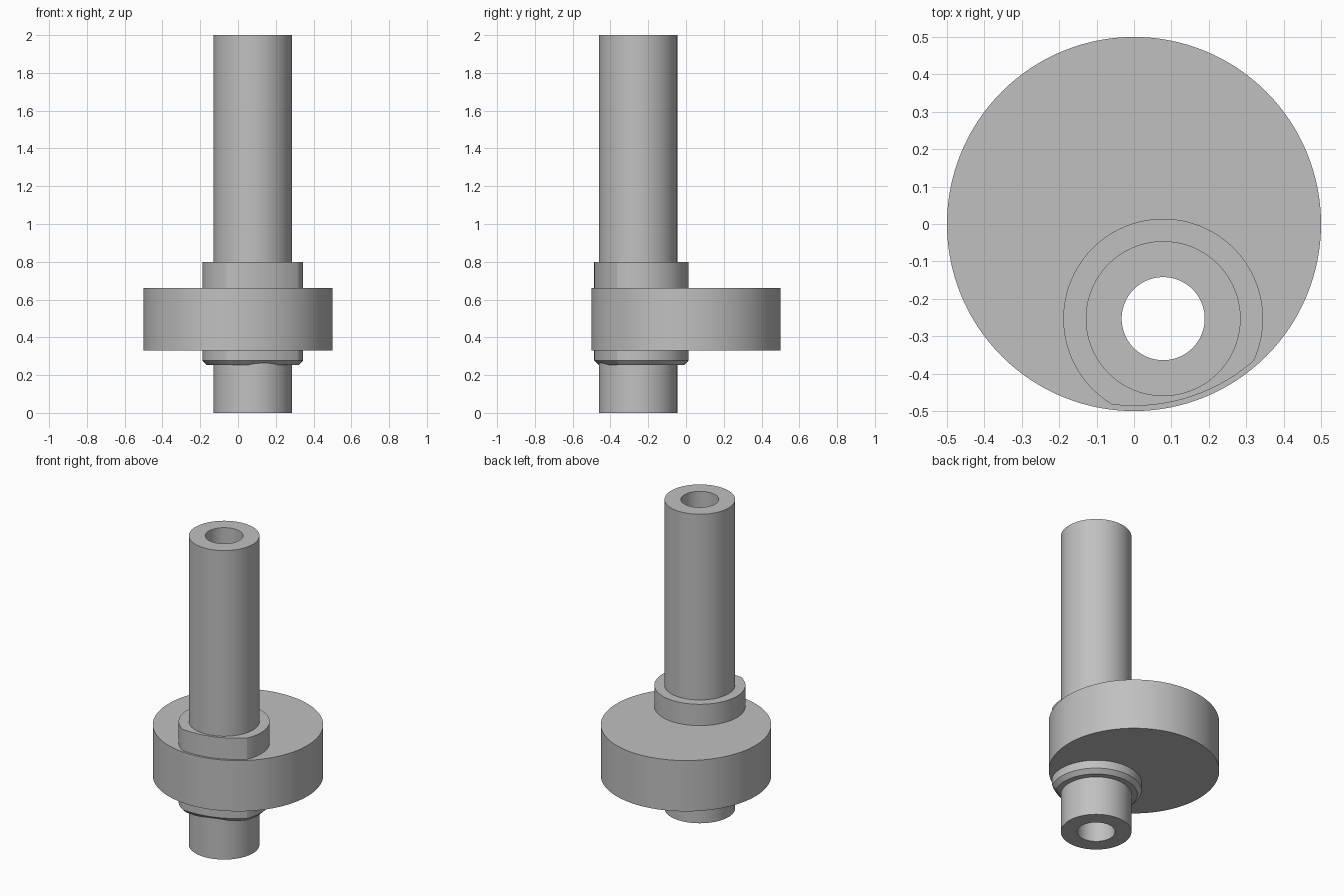
import bpy
import math
import bmesh

cube = bpy.data.objects.get("Cube")
if cube:
    bpy.data.objects.remove(cube, do_unlink=True)

SHAFT_X, SHAFT_Y = 0.078, -0.253
CHAMFER = 0.025

steel = bpy.data.materials.new("plain_grey")
steel.use_nodes = True
GREY = (0.53, 0.53, 0.53, 1.0)
steel.diffuse_color = GREY
steel.node_tree.nodes["Principled BSDF"].inputs["Base Color"].default_value = GREY


def lathe(name, profile, x=0.0, y=0.0, steps=128):
    """Revolve a closed (radius, height) profile around a vertical axis."""
    bm = bmesh.new()
    rings = []
    for r, z in profile:
        if r == 0:
            rings.append([bm.verts.new((x, y, z))] * steps)
        else:
            rings.append([bm.verts.new((x + r * math.cos(2 * math.pi * i / steps),
                                        y + r * math.sin(2 * math.pi * i / steps), z))
                          for i in range(steps)])
    for a, b in zip(rings, rings[1:] + rings[:1]):
        if a[0] is a[1] and b[0] is b[1]:
            continue
        for i in range(steps):
            j = (i + 1) % steps
            corners = list(dict.fromkeys((a[i], a[j], b[j], b[i])))
            bm.faces.new(corners)
    bmesh.ops.recalc_face_normals(bm, faces=bm.faces)
    mesh = bpy.data.meshes.new(name)
    bm.to_mesh(mesh)
    bm.free()
    mesh.materials.append(steel)
    obj = bpy.data.objects.new(name, mesh)
    bpy.context.collection.objects.link(obj)
    return obj


def select_only(obj):
    bpy.ops.object.select_all(action="DESELECT")
    obj.select_set(True)
    bpy.context.view_layer.objects.active = obj


def boolean(obj, tool, operation):
    mod = obj.modifiers.new("cut", "BOOLEAN")
    mod.operation = operation
    mod.solver = "EXACT"
    mod.object = tool
    select_only(obj)
    bpy.ops.object.modifier_apply(modifier=mod.name)


def chamfered(radius, bottom, top):
    return [(0, bottom), (radius - CHAMFER, bottom),
            (radius, bottom + CHAMFER), (radius, top), (0, top)]


# Hollow shaft, full height
shaft = lathe("hollow_shaft", [(0.207, 0), (0.207, 2), (0.111, 2), (0.111, 0)],
              SHAFT_X, SHAFT_Y)

# Wide eccentric disk
disk = lathe("eccentric_disk", [(0, 0.331), (0.5, 0.331), (0.5, 0.66), (0, 0.66)])

# Collar around the shaft, trimmed just inside the disk rim
collar = lathe("collar", chamfered(0.267, 0.253, 0.798), SHAFT_X, SHAFT_Y)
trim = lathe("collar_trim", chamfered(0.486, 0.253, 0.9), steps=256)
boolean(collar, trim, "INTERSECT")

# Clear the bore through disk and collar, hidden inside the shaft wall
bore = lathe("bore_cutter", [(0, -0.1), (0.16, -0.1), (0.16, 2.1), (0, 2.1)],
             SHAFT_X, SHAFT_Y)
for part in (disk, collar):
    boolean(part, bore, "DIFFERENCE")
for helper in (trim, bore):
    bpy.data.objects.remove(helper, do_unlink=True)

# Smooth round walls, sharp edges
for part in (shaft, disk, collar):
    select_only(part)
    bpy.ops.object.shade_smooth_by_angle(angle=math.radians(20))
